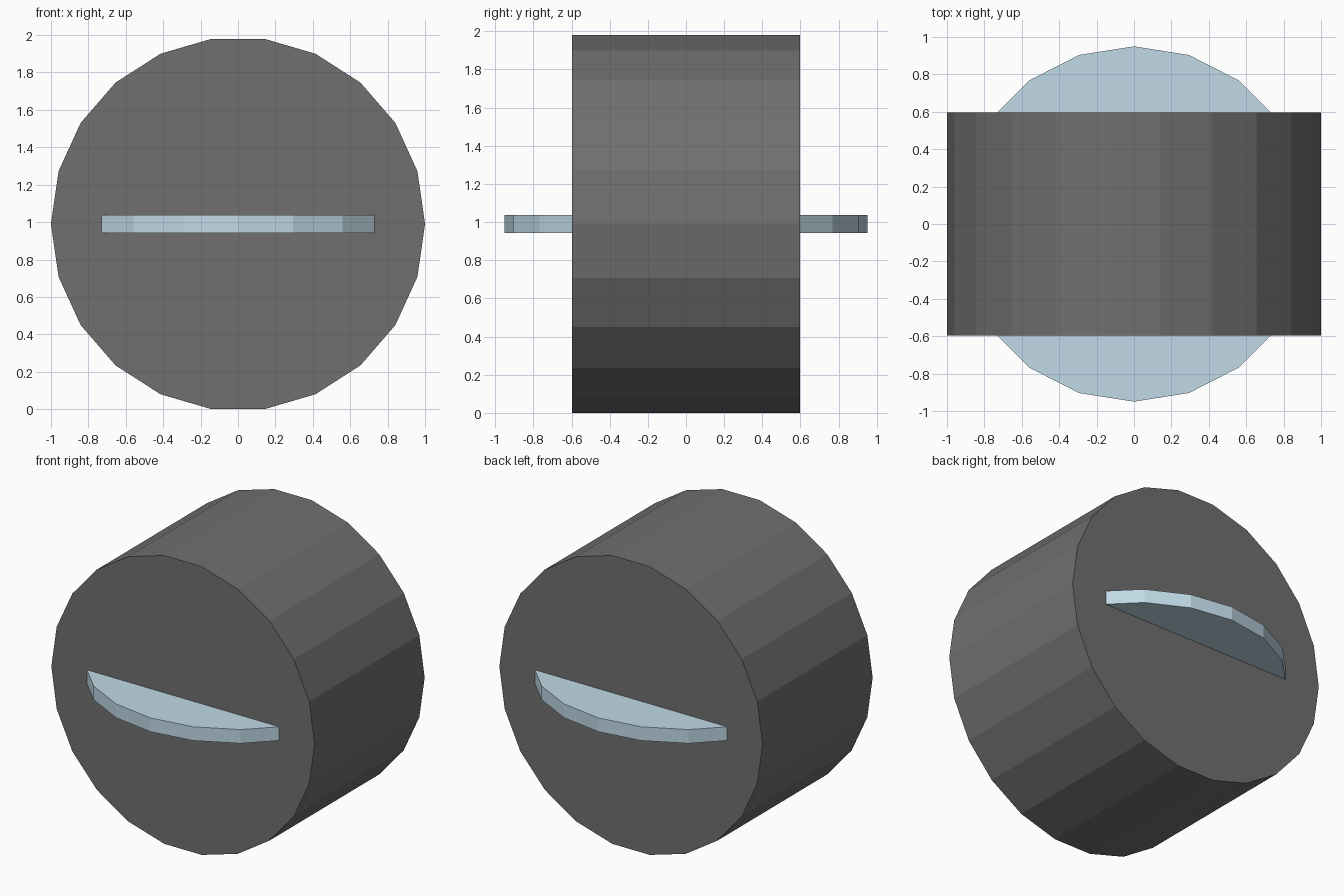
import bpy, bmesh
from math import cos, sin, tau, pi
from mathutils import Matrix

if "Cube" in bpy.data.objects:
    bpy.data.objects.remove(bpy.data.objects["Cube"])

CENTRE_Z = 0.99


def prism(name, sides, radius, depth, turn, colour):
    """Flat-faced prism along z with a corner on +x, then turned and lifted."""
    bm = bmesh.new()
    ring = [bm.verts.new((radius * cos(tau * i / sides),
                          radius * sin(tau * i / sides), -depth / 2))
            for i in range(sides)]
    base = bm.faces.new(ring)
    ext = bmesh.ops.extrude_face_region(bm, geom=[base], use_keep_orig=True)
    top = [v for v in ext["geom"] if isinstance(v, bmesh.types.BMVert)]
    bmesh.ops.translate(bm, verts=top, vec=(0, 0, depth))
    bm.transform(Matrix.Translation((0, 0, CENTRE_Z)) @ turn)
    bmesh.ops.recalc_face_normals(bm, faces=bm.faces)
    mesh = bpy.data.meshes.new(name)
    bm.to_mesh(mesh)
    bm.free()
    mat = bpy.data.materials.new(name + "_colour")
    mat.diffuse_color = colour
    mat.use_nodes = True
    mat.node_tree.nodes["Principled BSDF"].inputs["Base Color"].default_value = mat.diffuse_color
    mesh.materials.append(mat)
    obj = bpy.data.objects.new(name, mesh)
    bpy.context.collection.objects.link(obj)
    return obj


# Dark drum lying along the y axis
prism("drum", 22, 1.0, 1.194, Matrix.Rotation(pi / 2, 4, 'X'),
      (0.16, 0.16, 0.16, 1))

# Pale blue horizontal disc passing through the drum
prism("disc", 20, 0.95, 0.095, Matrix.Identity(4), (0.53, 0.70, 0.80, 1))
